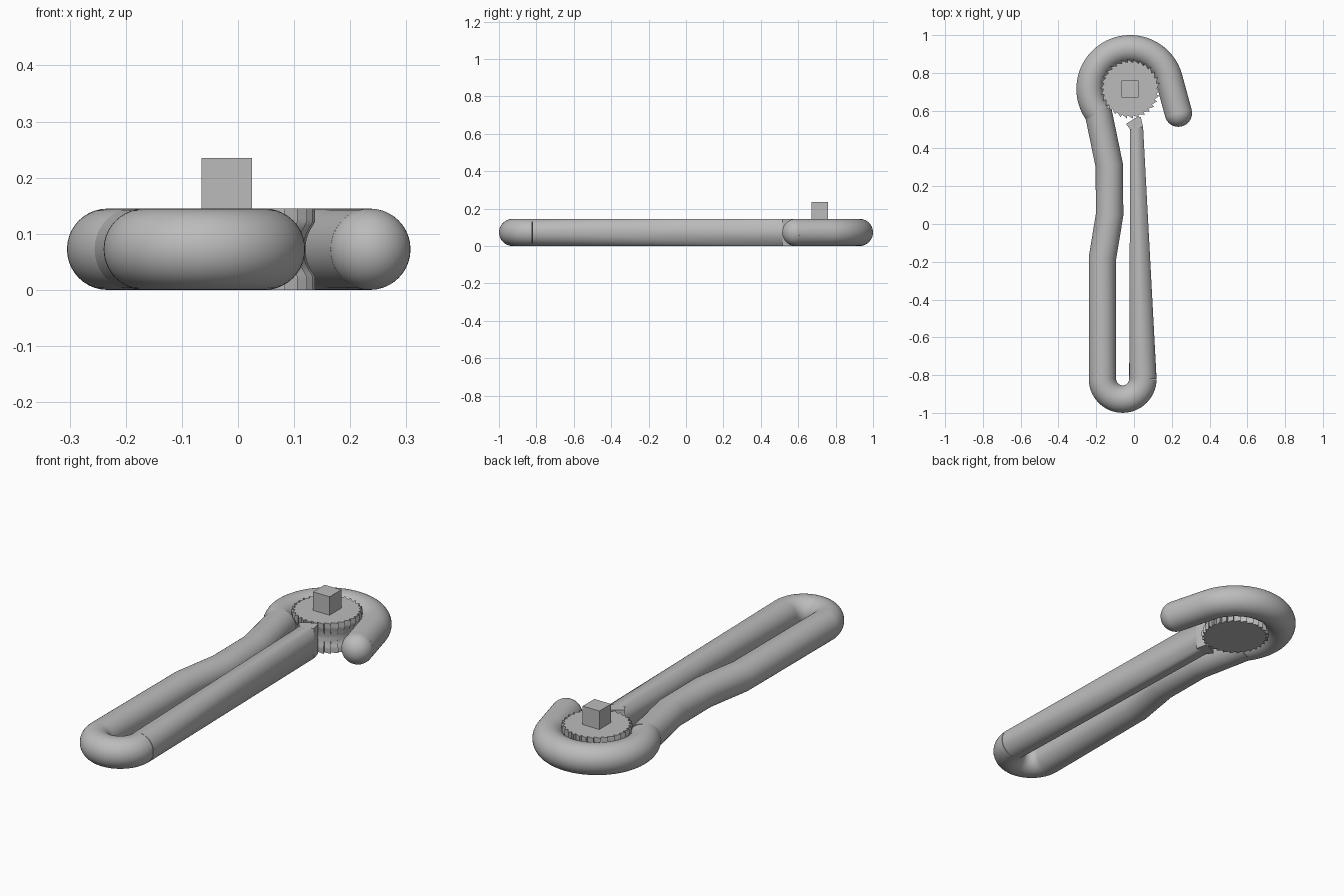
import bpy, bmesh
from math import sin, cos, pi, radians, sqrt, hypot, atan2

if "Cube" in bpy.data.objects:
    bpy.data.objects.remove(bpy.data.objects["Cube"])

R = 0.0725                 # bar radius and centre height
HEAD = (-0.02, 0.715)      # ratchet axis
RING = 0.2125              # hook centreline radius

grey = bpy.data.materials.new("plain_grey")
GREY = (0.5, 0.5, 0.5, 1)
grey.diffuse_color = GREY
grey.use_nodes = True
grey.node_tree.nodes["Principled BSDF"].inputs["Base Color"].default_value = GREY


def finish(name, bm, smooth=None):
    bmesh.ops.recalc_face_normals(bm, faces=bm.faces)
    mesh = bpy.data.meshes.new(name)
    bm.to_mesh(mesh)
    bm.free()
    obj = bpy.data.objects.new(name, mesh)
    bpy.context.collection.objects.link(obj)
    mesh.materials.append(grey)
    if smooth:
        bpy.ops.object.select_all(action='DESELECT')
        obj.select_set(True)
        bpy.context.view_layer.objects.active = obj
        bpy.ops.object.shade_smooth_by_angle(angle=radians(smooth))
    return obj


def loft(bm, rings):
    """Bridge equal-length rings of points and cap both ends."""
    rows = [[bm.verts.new(p) for p in ring] for ring in rings]
    n = len(rows[0])
    for a, b in zip(rows, rows[1:]):
        for i in range(n):
            j = (i + 1) % n
            bm.faces.new((a[i], a[j], b[j], b[i]))
    bm.faces.new(rows[0])
    bm.faces.new(rows[-1])


def bar(name, path, sides=40):
    """Sweep a mitred round bar along a flat path."""
    rings = []
    last = len(path) - 1
    for i, (x, y) in enumerate(path):
        a, b = path[max(i - 1, 0)], path[min(i + 1, last)]
        into = atan2(y - a[1], x - a[0]) if i else None
        out = atan2(b[1] - y, b[0] - x) if i < last else into
        into = out if into is None else into
        turn = (out - into + pi) % (2 * pi) - pi
        mid = into + turn / 2
        wide = R / cos(turn / 2)
        ring = []
        for k in range(sides):
            t = 2 * pi * k / sides
            s = wide * cos(t)
            ring.append((x - sin(mid) * s, y + cos(mid) * s, R + R * sin(t)))
        rings.append(ring)
    bm = bmesh.new()
    loft(bm, rings)
    return finish(name, bm, 35)


def arc(cx, cy, radius, start, end, steps):
    angles = [radians(start + (end - start) * i / steps) for i in range(steps + 1)]
    return [(cx + radius * cos(t), cy + radius * sin(t)) for t in angles]


def prism(name, outline, z0, z1):
    bm = bmesh.new()
    loft(bm, [[(x, y, z) for x, y in outline] for z in (z0, z1)])
    return finish(name, bm)


# Hook around the ratchet, with a straight round-ended tip
tip = (0.235, 0.587)
bar("hook", arc(*HEAD, RING, 218, 15, 56) + [tip])
bm = bmesh.new()
bmesh.ops.create_uvsphere(bm, u_segments=40, v_segments=20, radius=R)
bmesh.ops.translate(bm, verts=bm.verts, vec=(*tip, R))
finish("hook_tip", bm, 35)

# Wavy grip and the U bend at its lower end
bar("grip", [(-0.192, 0.605), (-0.131, 0.31), (-0.129, 0.05), (-0.167, -0.18)]
    + arc(-0.06, -0.82, 0.107, 180, 360, 32))

# Spring arm: round at the bend, rectangular at the pawl
bm = bmesh.new()
for k in range(48):
    t = 2 * pi * k / 48
    bm.verts.new((0.047 + R * cos(t), -0.82, R + R * sin(t)))
for x, y in ((-0.02, 0.5), (0.048, 0.515)):
    for z in (0, 2 * R):
        bm.verts.new((x, y, z))
bmesh.ops.convex_hull(bm, input=bm.verts)
finish("spring_arm", bm, 20)

# Pawl engaging the teeth
prism("pawl", [(-0.02, 0.5), (0.048, 0.515), (0.036, 0.566), (0.015, 0.566), (-0.042, 0.53)],
      0, 2 * R)

# Saw-toothed ratchet wheel, hollowed round its rim to clear the hook
TEETH, ROOT, CREST = 30, 0.141, 0.157
levels = 24
rings = []
for i in range(levels + 1):
    z = 2 * R * i / levels
    clear = RING - sqrt(max(R * R - (z - R) ** 2, 0))
    ring = []
    for k in range(TEETH):
        for step, radius in ((0, ROOT), (0.94, CREST)):
            t = 2 * pi * (k + step) / TEETH
            r = min(radius, clear)
            ring.append((HEAD[0] + r * cos(t), HEAD[1] + r * sin(t), z))
    rings.append(ring)
bm = bmesh.new()
loft(bm, rings)
finish("ratchet_wheel", bm, 25)

# Square drive peg
h = 0.045
prism("drive_peg", [(HEAD[0] + sx * h, HEAD[1] + sy * h)
                    for sx, sy in ((-1, -1), (1, -1), (1, 1), (-1, 1))], 2 * R, 0.235)
